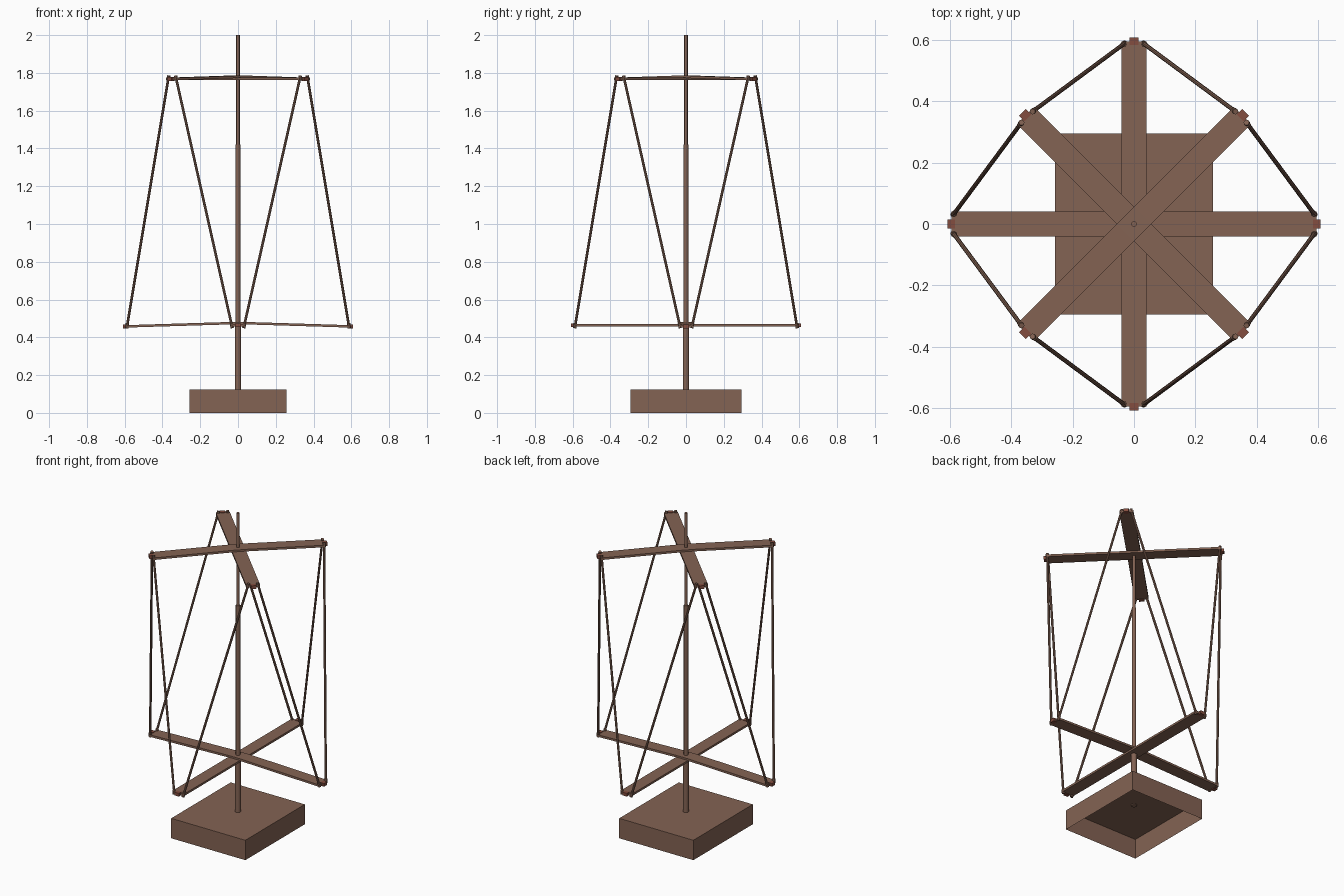
import bpy, bmesh, math
from mathutils import Vector, Matrix

if "Cube" in bpy.data.objects:
    bpy.data.objects.remove(bpy.data.objects["Cube"])


def material(name, rgb):
    m = bpy.data.materials.new(name)
    m.diffuse_color = (*rgb, 1)
    m.use_nodes = True
    m.node_tree.nodes["Principled BSDF"].inputs["Base Color"].default_value = m.diffuse_color
    return m


WOOD = material("brown wood", (0.23, 0.125, 0.087))
RED = material("reddish wood", (0.23, 0.075, 0.05))


def finish(bm, name, mat, smooth=False):
    bmesh.ops.recalc_face_normals(bm, faces=bm.faces)
    me = bpy.data.meshes.new(name)
    bm.to_mesh(me)
    bm.free()
    me.materials.append(mat)
    ob = bpy.data.objects.new(name, me)
    bpy.context.collection.objects.link(ob)
    if smooth:
        bpy.context.view_layer.objects.active = ob
        ob.select_set(True)
        bpy.ops.object.shade_smooth_by_angle(angle=math.radians(40))
        ob.select_set(False)
    return ob


def box(name, size, matrix, mat, open_bottom=False):
    bm = bmesh.new()
    bmesh.ops.create_cube(bm, size=1)
    if open_bottom:
        low = [f for f in bm.faces if f.normal.z < -0.9]
        bmesh.ops.delete(bm, geom=low, context='FACES_ONLY')
    bmesh.ops.scale(bm, vec=size, verts=bm.verts)
    bmesh.ops.transform(bm, matrix=matrix, verts=bm.verts)
    ob = finish(bm, name, mat)
    return ob


def rod(name, a, b, r, mat, sides=12):
    a, b = Vector(a), Vector(b)
    d = b - a
    bm = bmesh.new()
    rot = d.to_track_quat('Z', 'Y').to_matrix().to_4x4()
    bmesh.ops.create_cone(bm, cap_ends=True, segments=sides, radius1=r, radius2=r,
                          depth=d.length, matrix=Matrix.Translation((a + b) / 2) @ rot)
    return finish(bm, name, mat, True)


def arm(name, half, angle, z_mid, z_end, width=0.08, thick=0.013):
    """Flat slat, bent at its middle where it passes over the other slat."""
    bm = bmesh.new()
    rings = []
    for x, z in ((-half, z_end), (-0.04, z_mid), (0.04, z_mid), (half, z_end)):
        rings.append([bm.verts.new((x, sy * width / 2, z + sz * thick / 2))
                      for sy, sz in ((-1, -1), (1, -1), (1, 1), (-1, 1))])
    for p, q in zip(rings, rings[1:]):
        for i in range(4):
            bm.faces.new((p[i], p[(i + 1) % 4], q[(i + 1) % 4], q[i]))
    bm.faces.new(rings[0])
    bm.faces.new(rings[-1])
    spin = Matrix.Rotation(angle, 4, 'Z')
    bmesh.ops.transform(bm, matrix=spin, verts=bm.verts)
    finish(bm, name, WOOD)
    # small stop block on each tip
    for s in (-1, 1):
        at = spin @ Matrix.Translation((s * (half + 0.002), 0, z_end))
        box(name + "_end_block", (0.025, 0.03, 0.02), at, RED)


# Hollow base, open underneath
box("base", (0.515, 0.59, 0.125), Matrix.Translation((0, 0, 0.0625)), WOOD, True)

# Stepped central post
rod("post_lower", (0, 0, 0.12), (0, 0, 0.46), 0.017, WOOD)
rod("post_middle", (0, 0, 0.46), (0, 0, 1.42), 0.013, WOOD)
rod("post_upper", (0, 0, 1.42), (0, 0, 2.0), 0.0095, WOOD)

# Two crossed pairs of slats
LOW, HIGH = 0.594, 0.5
arm("lower_arm_straight", LOW, math.pi / 2, 0.464, 0.464)
arm("lower_arm_bent", LOW, 0, 0.475, 0.458)
arm("upper_arm_straight", HIGH, -math.pi / 4, 1.768, 1.768)
arm("upper_arm_bent", HIGH, math.pi / 4, 1.779, 1.768)

# Eight slanted rods joining neighbouring arm tips, with a collar at each end
for k in range(4):
    for s in (-1, 1):
        low = Matrix.Rotation(k * math.pi / 2, 3, 'Z') @ Vector((LOW - 0.005, s * 0.03, 0.45))
        high = (Matrix.Rotation(k * math.pi / 2 + s * math.pi / 4, 3, 'Z')
                @ Vector((HIGH - 0.007, -s * 0.025, 1.785)))
        rod("side_rod", low, high, 0.007, WOOD, 8)
        d = (high - low).normalized()
        rod("rod_foot", low, low + d * 0.025, 0.0095, WOOD, 8)
        rod("rod_tip", high - d * 0.025, high, 0.0095, WOOD, 8)
